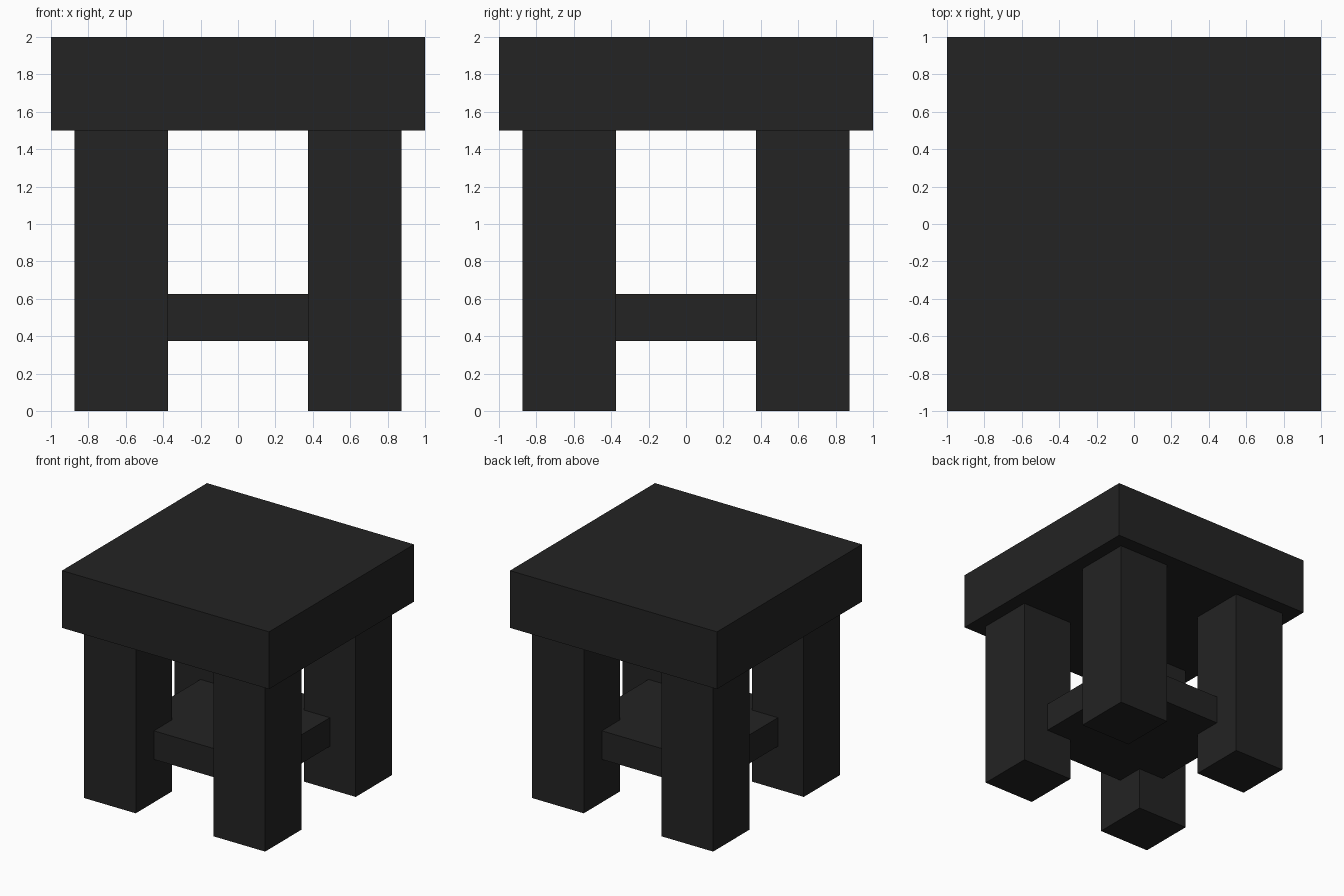
import bpy

cube = bpy.data.objects.get("Cube")
if cube:
    bpy.data.objects.remove(cube, do_unlink=True)

# Single near-black colour
black = bpy.data.materials.new("charcoal_black")
black.use_nodes = True
colour = (0.017, 0.017, 0.017, 1.0)
black.diffuse_color = colour
black.node_tree.nodes["Principled BSDF"].inputs["Base Color"].default_value = colour


def box(name, centre, size):
    """Flat-shaded box with its size baked into the mesh."""
    bpy.ops.mesh.primitive_cube_add(size=1, location=centre)
    obj = bpy.context.object
    obj.name = obj.data.name = name
    obj.scale = size
    bpy.ops.object.transform_apply(location=False, rotation=False, scale=True)
    obj.data.materials.append(black)
    return obj


# Thick square seat
box("seat", (0, 0, 1.75), (2, 2, 0.5))

# Four square legs, set in from the seat edge
for side, x in (("left", 0.625), ("right", -0.625)):
    for end, y in (("front", -0.625), ("back", 0.625)):
        box(f"{end}_{side}_leg", (x, y, 0.75), (0.5, 0.5, 1.5))

# Low shelf, its corners let into the legs
box("shelf", (0, 0, 0.5), (1.25, 1.25, 0.25))
